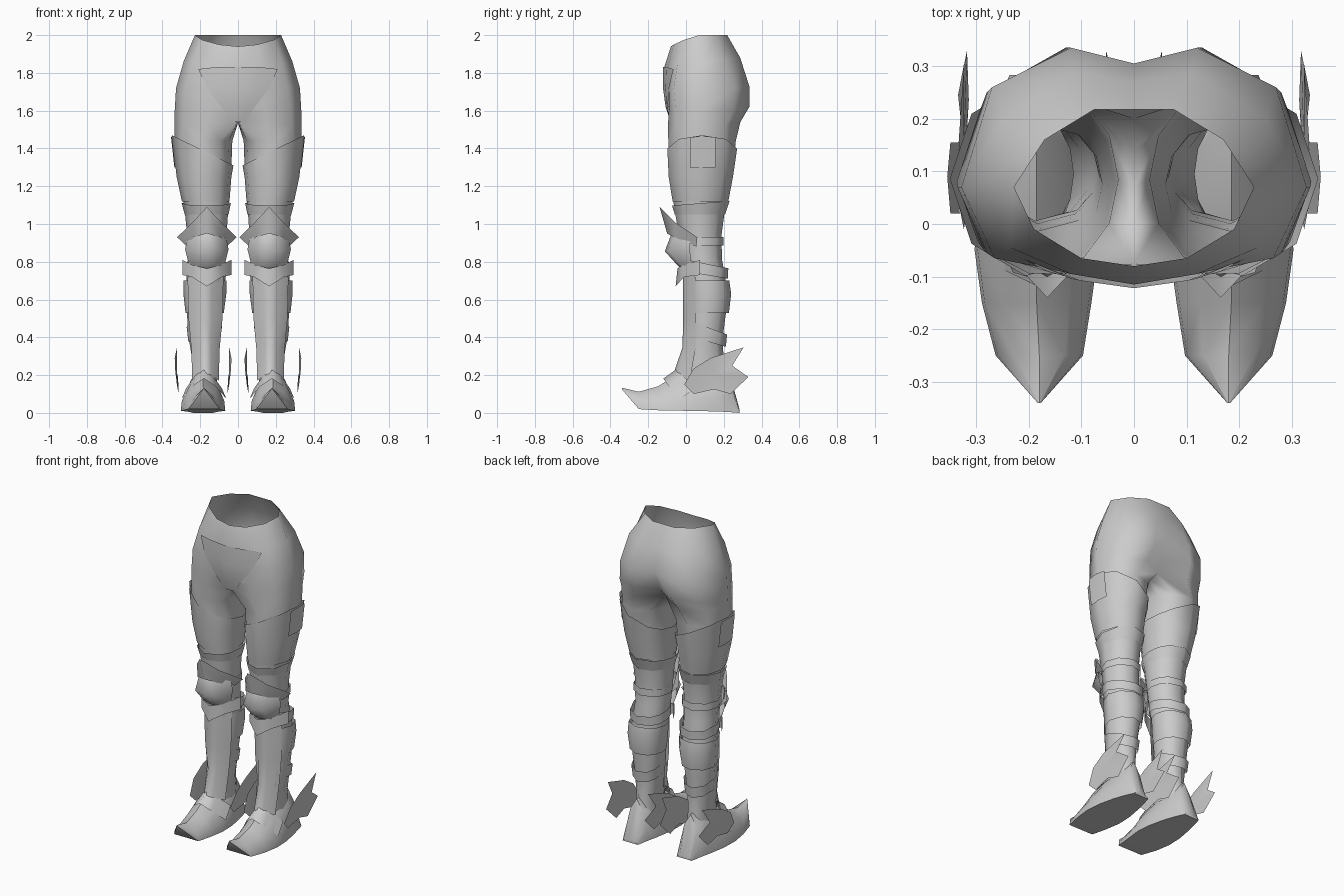
import bpy, bmesh, math
from mathutils import Vector

GREY = bpy.data.materials.new("plain_grey")
GREY.diffuse_color = (0.6, 0.6, 0.6, 1)

# Ring angles: six steps round the outside of the leg, four across the inside
ANGLES = [math.radians(-125 + 250 * i / 6) for i in range(7)]
ANGLES += [math.radians(a) for a in (152.5, 180, 207.5)]


def finish(name, bm, sharp=38, mirror=True):
    """Smooth faces, keep hard edges, mirror to the other leg."""
    for f in bm.faces:
        f.smooth = True
    for e in bm.edges:
        if len(e.link_faces) == 2:
            e.smooth = e.calc_face_angle(0) < math.radians(sharp)
    me = bpy.data.meshes.new(name)
    bm.to_mesh(me)
    bm.free()
    me.materials.append(GREY)
    ob = bpy.data.objects.new(name, me)
    bpy.context.collection.objects.link(ob)
    if mirror:
        m = ob.modifiers.new("mirror", 'MIRROR')
        m.use_clip = True
        m.merge_threshold = 0.0005
    return ob


def bridge(bm, a, b, closed):
    n = len(a)
    for i in range(n if closed else n - 1):
        j = (i + 1) % n
        bm.faces.new((a[i], a[j], b[j], b[i]))


def loft(name, rows, closed=True, caps=False, sharp=38):
    bm = bmesh.new()
    vr = [[bm.verts.new(p) for p in row] for row in rows]
    for a, b in zip(vr, vr[1:]):
        bridge(bm, b, a, closed)
    if caps:
        bm.faces.new(vr[0])
        bm.faces.new(vr[-1][::-1])
        bmesh.ops.recalc_face_normals(bm, faces=bm.faces[:])
    return finish(name, bm, sharp)


def ring(xi, xo, yf, yb, z, tx=0, ty=0):
    """Leg section between inner/outer x and front/back y, optionally tilted."""
    cx, cy, rx, ry = (xi + xo) / 2, (yf + yb) / 2, (xo - xi) / 2, (yb - yf) / 2
    return [(cx + rx * math.cos(a), cy + ry * math.sin(a),
             z + tx * math.cos(a) + ty * math.sin(a)) for a in ANGLES]


def sym(cx, half):
    """Row symmetric about the middle of one leg; half starts at the middle."""
    return ([(cx - d, y, z) for d, y, z in reversed(half[1:])]
            + [(cx + d, y, z) for d, y, z in half])


def guard(name, cx, rows, sharp=30):
    return loft(name, [sym(cx, r) for r in rows], closed=False, sharp=sharp)


# Hips and legs: one continuous skin, open at the waist
hip_rows = [
    [(0, -.08, 1.94), (.1, -.065, 1.95), (.19, -.01, 1.975), (.228, .07, 2),
     (.17, .16, 2), (.075, .218, 2), (0, .218, 2)],
    [(0, -.115, 1.83), (.12, -.095, 1.83), (.235, -.045, 1.85), (.288, .08, 1.86),
     (.25, .2, 1.87), (.11, .287, 1.88), (0, .27, 1.88)],
    [(0, -.11, 1.72), (.14, -.09, 1.72), (.265, -.065, 1.72), (.328, .07, 1.72),
     (.27, .26, 1.72), (.12, .335, 1.73), (0, .305, 1.74)],
    [(0, -.095, 1.62), (.14, -.09, 1.62), (.28, -.055, 1.6), (.335, .07, 1.6),
     (.28, .25, 1.6), (.13, .335, 1.62), (0, .255, 1.61)],
    [(0, -.075, 1.55), (.15, -.095, 1.53), (.285, -.05, 1.53), (.337, .08, 1.53),
     (.295, .21, 1.53), (.15, .288, 1.54), (0, .2, 1.55)],
]
crotch = [(0, .14, 1.54), (0, .07, 1.535), (0, 0, 1.54)]
leg_rows = [
    ring(.03, .335, -.095, .265, 1.44), ring(.035, .325, -.09, .25, 1.3),
    ring(.05, .285, -.065, .21, 1.1), ring(.06, .27, -.04, .19, .95),
    ring(.065, .265, -.02, .19, .82), ring(.068, .275, 0, .215, .68),
    ring(.08, .272, .005, .215, .55), ring(.095, .262, .005, .195, .4),
    ring(.115, .24, -.01, .2, .27), ring(.11, .245, -.02, .21, .16)]
bm = bmesh.new()
hips = [[bm.verts.new(p) for p in row] for row in hip_rows]
for a, b in zip(hips, hips[1:]):
    bridge(bm, b, a, False)
prev = hips[-1] + [bm.verts.new(p) for p in crotch]
for row in leg_rows:
    cur = [bm.verts.new(p) for p in row]
    bridge(bm, cur, prev, True)
    prev = cur
finish("hips_and_legs", bm, 50)

# Front panel below the belt
loft("front_panel", [
    [(0, -.122, 1.83), (.12, -.104, 1.83), (.21, -.066, 1.82)],
    [(0, -.122, 1.72), (.1, -.108, 1.72), (.165, -.09, 1.72)],
    [(0, -.108, 1.62), (.05, -.104, 1.62), (.09, -.096, 1.62)],
    [(0, -.082, 1.54), (.018, -.083, 1.54), (.035, -.083, 1.545)]], closed=False)

# Thigh armour with a slanted top edge, and its side plate
loft("thigh_armour", [
    ring(.024, .35, -.1, .272, 1.39, .08), ring(.035, .325, -.093, .25, 1.25),
    ring(.045, .297, -.072, .225, 1.12)])
loft("thigh_lower_band", [
    ring(.038, .298, -.075, .232, 1.11, 0, .012), ring(.05, .282, -.06, .208, 1.05)])
loft("thigh_side_plate", [
    [(.349, .02, 1.46), (.355, .09, 1.465), (.349, .155, 1.46)],
    [(.331, .02, 1.3), (.337, .09, 1.3), (.331, .155, 1.3)]], closed=False)

# Knee armour
KX = .165
guard("knee_top_plate", KX, [
    [(0, -.14, 1.09), (.075, -.06, 1.01), (.157, .06, .93)],
    [(0, -.1, .95), (.07, -.06, .93), (.105, .055, .88)]])
guard("knee_cup", KX, [
    [(0, -.075, .955), (.06, -.055, .95), (.105, .02, .92)],
    [(0, -.112, .855), (.065, -.092, .86), (.115, .02, .865)],
    [(0, -.03, .765), (.06, -.015, .77), (.095, .03, .785)]])
guard("knee_lower_plate", KX, [
    [(0, -.045, .765), (.07, -.02, .78), (.13, .075, .81)],
    [(0, -.055, .67), (.08, -.01, .72), (.13, .075, .73)]])

# Straps behind the knee
loft("knee_upper_strap", [ring(.056, .276, -.03, .2, .93), ring(.056, .276, -.03, .2, .885)])
loft("knee_lower_strap", [
    ring(.055, .283, -.015, .225, .79, 0, -.025), ring(.055, .283, -.01, .222, .73, 0, -.02)])

# Calf shell, ankle strap and shin guard
loft("calf_shell", [
    ring(.06, .288, .005, .23, .7), ring(.062, .289, .005, .24, .63),
    ring(.075, .278, .005, .228, .53)])
loft("ankle_strap", [
    ring(.085, .272, .0, .218, .455, 0, -.04), ring(.095, .263, .0, .212, .38, 0, -.03)])
guard("shin_guard", .172, [
    [(0, -.016, .73), (.034, -.004, .73), (.095, .05, .72)],
    [(0, -.016, .5), (.032, -.004, .5), (.09, .05, .5)],
    [(0, -.018, .35), (.028, -.008, .35), (.075, .05, .34)],
    [(0, -.065, .21), (.03, -.045, .2), (.07, .02, .17)]])

# Pointed shoe: sections along y as (y, half width, bottom, top)
FX = .185
sections = [(-.34, .003, .125, .133), (-.25, .083, .02, .112), (-.15, .104, .014, .14),
            (-.05, .118, .012, .2), (.05, .112, .01, .235), (.15, .092, .008, .262),
            (.22, .072, .005, .25), (.283, .052, 0, .02)]
rows = []
for y, w, zb, zt in sections:
    h = zt - zb
    half = [(w, zb), (w * .95, zb + h * .28), (w * .58, zb + h * .72)]
    x = FX - .005 * (y < -.2)
    rows.append([(x + s, y, z) for s, z in half] + [(x, y, zt)]
                + [(x - s, y, z) for s, z in half[::-1]])
loft("shoe", rows, caps=True, sharp=45)

# Instep plate
guard("instep_plate", .18, [
    [(0, -.055, .228), (.045, -.02, .2), (.095, .05, .13)],
    [(0, -.12, .182), (.062, -.09, .14), (.118, -.03, .075)]])

# Ankle wings: flat pointed fins on both sides of each ankle
outline = [(-.01, .15), (.04, .235), (.13, .29), (.305, .347), (.245, .25),
           (.33, .19), (.235, .1), (.15, .125), (.04, .1)]
for side, name in ((1, "outer_wing"), (-1, "inner_wing")):
    bm = bmesh.new()
    hub = bm.verts.new((FX + side * .138, .14, .2))
    rim = [bm.verts.new((FX + side * (.105 + .045 * math.sin(min(1, z / .28) * math.pi / 2)
                                      - .012 * (y > .28)), y, z)) for y, z in outline]
    for i in range(len(rim)):
        tri = (hub, rim[i], rim[(i + 1) % len(rim)])
        bm.faces.new(tri[::-1] if side > 0 else tri)
    finish(name, bm, 50)
